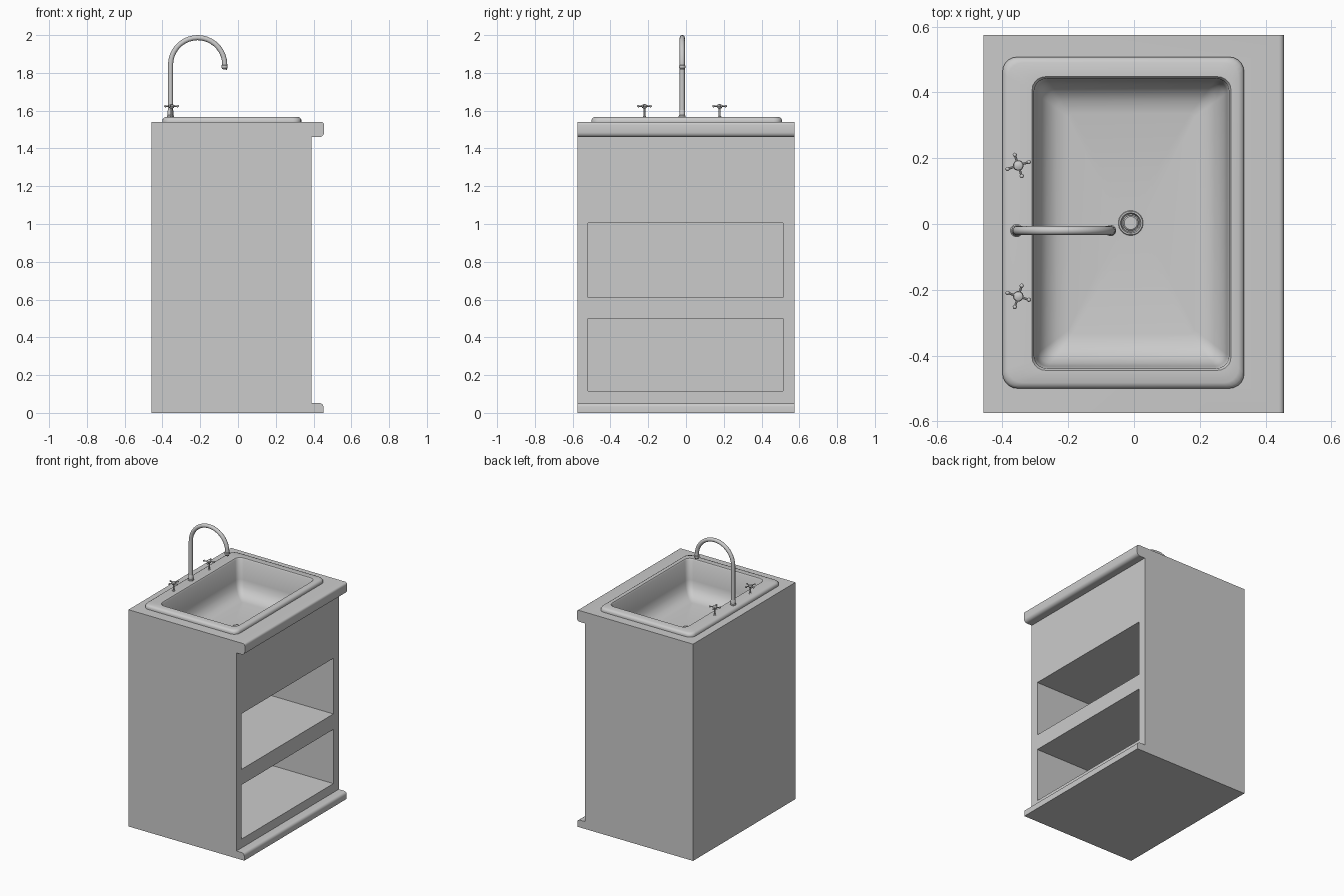
import bpy, bmesh, math
from mathutils import Vector

if "Cube" in bpy.data.objects:
    bpy.data.objects.remove(bpy.data.objects["Cube"])


def finish(name, bm, angle=35):
    bmesh.ops.recalc_face_normals(bm, faces=bm.faces)
    me = bpy.data.meshes.new(name)
    bm.to_mesh(me)
    bm.free()
    ob = bpy.data.objects.new(name, me)
    bpy.context.collection.objects.link(ob)
    bpy.ops.object.select_all(action='DESELECT')
    ob.select_set(True)
    bpy.context.view_layer.objects.active = ob
    if angle:
        bpy.ops.object.shade_smooth_by_angle(angle=math.radians(angle))
    return ob


def skin(bm, rings, cap_start=True, cap_end=True):
    loops = [[bm.verts.new(p) for p in r] for r in rings]
    n = len(loops[0])
    for a, b in zip(loops, loops[1:]):
        for i in range(n):
            bm.faces.new((a[i], a[(i + 1) % n], b[(i + 1) % n], b[i]))
    if cap_start:
        bm.faces.new(loops[0][::-1])
    if cap_end:
        bm.faces.new(loops[-1])


def box_cutter(x0, x1, y0, y1, z0, z1):
    bm = bmesh.new()
    skin(bm, [[(x0, y0, z), (x1, y0, z), (x1, y1, z), (x0, y1, z)] for z in (z0, z1)])
    ob = finish("cutter", bm, 0)
    ob.hide_render = True
    return ob


def round_rect(x0, x1, y0, y1, r, z, k=6):
    pts = []
    corners = ((x1 - r, y1 - r), (x0 + r, y1 - r), (x0 + r, y0 + r), (x1 - r, y0 + r))
    for c, (cx, cy) in enumerate(corners):
        for i in range(k):
            a = math.pi / 2 * (c + i / (k - 1))
            pts.append((cx + r * math.cos(a), cy + r * math.sin(a), z))
    return pts


def circle(cx, cy, r, z, n=24):
    return [(cx + r * math.cos((i + .5) * math.tau / n),
             cy + r * math.sin((i + .5) * math.tau / n), z) for i in range(n)]


def lathe(bm, cx, cy, profile, n=16):
    skin(bm, [circle(cx, cy, r, z, n) for r, z in profile])


def arc(cx, cz, r, a0, a1, n=4):
    return [(cx + r * math.cos(math.radians(a0 + (a1 - a0) * i / n)),
             cz + r * math.sin(math.radians(a0 + (a1 - a0) * i / n))) for i in range(n + 1)]


# cabinet body: side profile with rounded worktop lip and plinth lip
profile = [(-.458, 0), (.452, 0)]
profile += arc(.432, .032, .02, 0, 90)
profile += [(.39, .052), (.39, 1.46)]
profile += arc(.431, 1.485, .025, -90, 0)
profile += arc(.441, 1.525, .015, 0, 90)
profile += [(-.458, 1.54)]
bm = bmesh.new()
skin(bm, [[(x, y, z) for x, z in profile] for y in (-.575, .575)])
cabinet = finish("cabinet", bm, 0)

# two open shelves and the basin recess
cuts = [(-.42, .6, -.518, .514, .115, .50),
        (-.42, .6, -.518, .514, .61, 1.005),
        (-.325, .31, -.46, .465, 1.27, 1.7)]
for c in cuts:
    cutter = box_cutter(*c)
    mod = cabinet.modifiers.new("cut", 'BOOLEAN')
    mod.object = cutter
    mod.solver = 'EXACT'
    bpy.context.view_layer.objects.active = cabinet
    bpy.ops.object.modifier_apply(modifier=mod.name)
    bpy.data.objects.remove(cutter)
bpy.ops.object.select_all(action='DESELECT')
cabinet.select_set(True)
bpy.ops.object.shade_smooth_by_angle(angle=math.radians(30))

# sink: raised rim, basin walls, dished floor and drain well in one skin
rings = []
for inset, z in ((0, 1.54), (0, 1.552), (.006, 1.562), (.017, 1.567)):
    rings.append(round_rect(-.40 + inset, .335 - inset, -.50 + inset, .508 - inset, .045, z))
for inset, z in ((0, 1.567), (.006, 1.558), (.012, 1.42), (.022, 1.375),
                 (.045, 1.342), (.075, 1.322), (.112, 1.315)):
    rings.append(round_rect(-.31 + inset, .295 - inset, -.445 + inset, .448 - inset,
                            .04 - inset * .25, z))
for r, z in ((.038, 1.315), (.036, 1.318), (.031, 1.318), (.027, 1.30)):
    rings.append(circle(-.01, .003, r, z))
bm = bmesh.new()
skin(bm, rings, cap_start=False)
finish("sink", bm, 45)

# drain plug
bm = bmesh.new()
lathe(bm, -.01, .003, [(.024, 1.298), (.024, 1.306), (.02, 1.309)])
finish("drain_plug", bm)

# gooseneck tap: tube swept along an upright and an arc
R, CX, CZ, TY = .1435, -.2135, 1.843, -.02
path = [(CX - R, 1.56, 180)]
path += [(CX + R * math.cos(math.radians(a)), CZ + R * math.sin(math.radians(a)), a)
         for a in range(180, -11, -10)]
rings = []
for x, z, a in path:
    out = Vector((math.cos(math.radians(a)), 0, math.sin(math.radians(a))))
    side = Vector((0, 1, 0))
    rings.append([Vector((x, TY, z)) + .0135 * (out * math.cos(t) + side * math.sin(t))
                  for t in (i * math.tau / 16 for i in range(16))])
bm = bmesh.new()
skin(bm, rings)
finish("tap_spout", bm)

bm = bmesh.new()
lathe(bm, CX - R, TY, [(.019, 1.565), (.019, 1.572), (.016, 1.576), (.016, 1.598), (.0135, 1.603)])
finish("tap_base_collar", bm)
bm = bmesh.new()
lathe(bm, CX + R - .001, TY, [(.014, 1.824), (.017, 1.827), (.017, 1.839), (.014, 1.843)])
finish("tap_tip_collar", bm)


def ball(bm, c, r):
    res = bmesh.ops.create_uvsphere(bm, u_segments=12, v_segments=8, radius=r)
    bmesh.ops.translate(bm, verts=res["verts"], vec=c)


# cross handles: stem, hub, four arms with ball ends
for name, hy, turn in (("left_handle", -.22, -18), ("right_handle", .178, 18)):
    hx, hz = -.352, 1.624
    bm = bmesh.new()
    lathe(bm, hx, hy, [(.009, 1.565), (.009, 1.569), (.005, 1.572), (.005, 1.61),
                       (.012, 1.615), (.016, 1.622), (.014, 1.63), (.006, 1.634)])
    for k in range(4):
        a = math.radians(turn + 90 * k)
        d, s, up = Vector((math.cos(a), math.sin(a), 0)), Vector((-math.sin(a), math.cos(a), 0)), Vector((0, 0, 1))
        c = Vector((hx, hy, hz))
        skin(bm, [[c + d * t + .0035 * (s * math.cos(i * math.tau / 8) + up * math.sin(i * math.tau / 8))
                   for i in range(8)] for t in (.01, .034)])
        ball(bm, c + d * .034, .0065)
    finish(name, bm)
